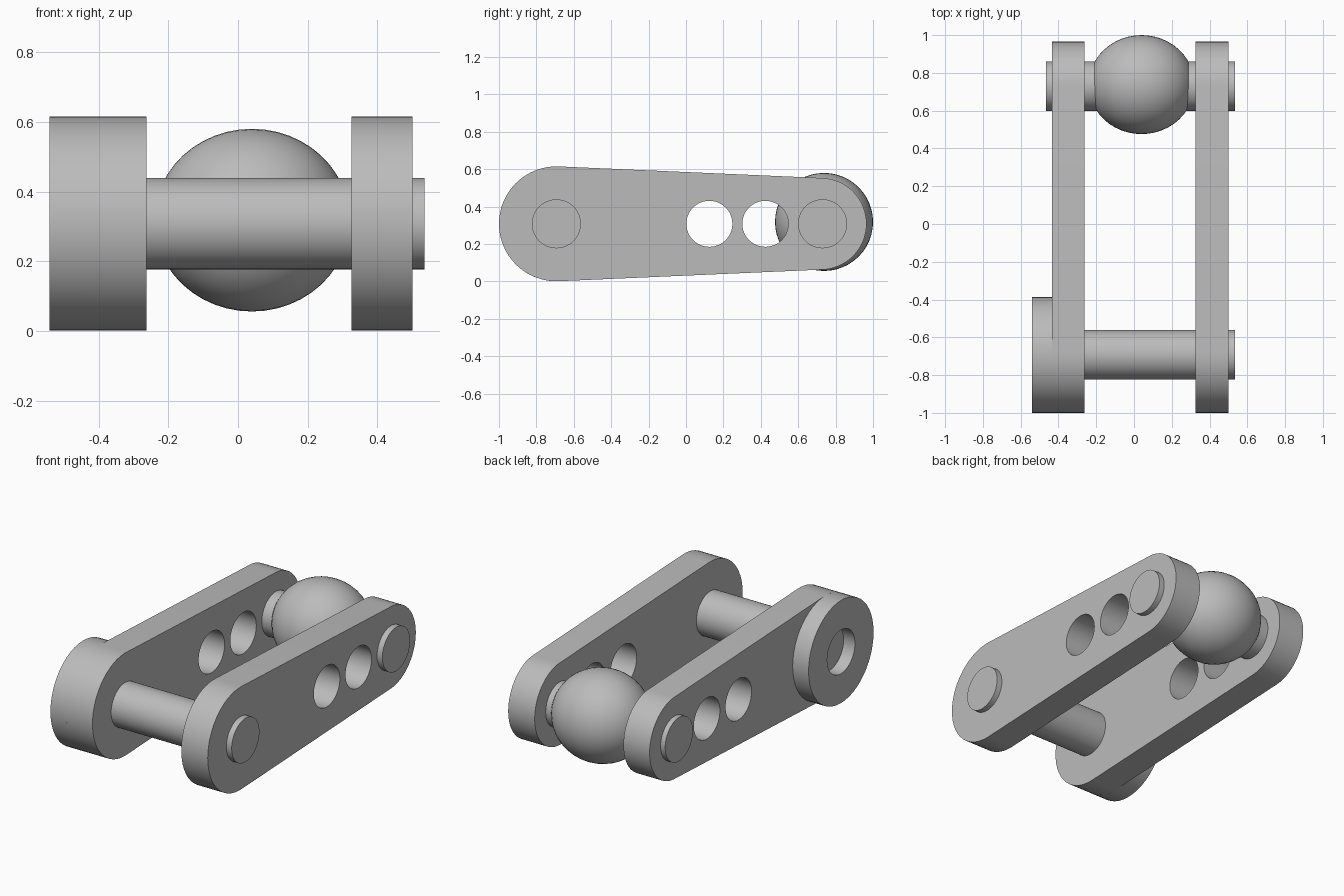
import bpy
import bmesh
from math import acos, cos, sin, pi, radians

cube = bpy.data.objects.get("Cube")
if cube:
    bpy.data.objects.remove(cube, do_unlink=True)

steel = bpy.data.materials.new("plain grey")
steel.use_nodes = True
grey = (0.5, 0.5, 0.5, 1)
steel.diffuse_color = grey
steel.node_tree.nodes["Principled BSDF"].inputs["Base Color"].default_value = grey

AXIS_Z = 0.308          # height of every pin and hole
FRONT_Y, BACK_Y = -0.693, 0.73
PIN_R = 0.131


def arc(y, r, start, end, steps):
    """Points of an arc in the side plane."""
    return [(y + r * cos(start + (end - start) * i / steps),
             AXIS_Z + r * sin(start + (end - start) * i / steps))
            for i in range(steps + 1)]


def circle(y, r):
    return arc(y, r, 0, 2 * pi, 48)[:-1]


def finish(obj, angle=30):
    obj.data.materials.clear()
    obj.data.materials.append(steel)
    bpy.ops.object.select_all(action='DESELECT')
    obj.select_set(True)
    bpy.context.view_layer.objects.active = obj
    bpy.ops.object.shade_smooth_by_angle(angle=radians(angle))


def plate(name, loops, x0, x1):
    """Extrude side outlines (inner loops become holes) from x0 to x1."""
    curve = bpy.data.curves.new(name, 'CURVE')
    curve.dimensions = '2D'
    curve.fill_mode = 'BOTH'
    curve.extrude = (x1 - x0) / 2
    for loop in loops:
        spline = curve.splines.new('POLY')
        spline.points.add(len(loop) - 1)
        for point, (y, z) in zip(spline.points, loop):
            point.co = (y, z, 0, 1)
        spline.use_cyclic_u = True
    obj = bpy.data.objects.new(name, curve)
    bpy.context.collection.objects.link(obj)
    obj.rotation_euler = (pi / 2, 0, pi / 2)
    obj.location.x = (x0 + x1) / 2
    bpy.ops.object.select_all(action='DESELECT')
    obj.select_set(True)
    bpy.context.view_layer.objects.active = obj
    bpy.ops.object.convert(target='MESH')
    obj = bpy.context.view_layer.objects.active
    # Weld the caps to the walls
    bm = bmesh.new()
    bm.from_mesh(obj.data)
    bmesh.ops.remove_doubles(bm, verts=bm.verts, dist=0.0001)
    bmesh.ops.recalc_face_normals(bm, faces=bm.faces)
    bm.to_mesh(obj.data)
    bm.free()
    finish(obj)
    return obj


# Tapered link arms with two lightening holes each
BIG_R, SMALL_R, SMALL_Y = 0.307, 0.245, 0.72
t = acos((BIG_R - SMALL_R) / (SMALL_Y - FRONT_Y))
outline = (arc(FRONT_Y, BIG_R, t, 2 * pi - t, 32)
           + arc(SMALL_Y, SMALL_R, -t, t, 32))
holes = [circle(0.125, 0.123), circle(0.424, 0.123)]
for name, x0, x1 in (("arm_near_boss", -0.435, -0.262), ("arm_plain", 0.325, 0.5)):
    plate(name, [outline] + holes, x0, x1)

# Ring boss around the front pin
plate("boss", [circle(FRONT_Y, BIG_R), circle(FRONT_Y, PIN_R)], -0.54, -0.434)

# Cross pins
for name, y in (("front_pin", FRONT_Y), ("back_pin", BACK_Y)):
    plate(name, [circle(y, PIN_R)], -0.465, 0.535)

# Slightly widened ball on the back pin
bpy.ops.mesh.primitive_uv_sphere_add(segments=48, ring_count=24, radius=0.262,
                                     location=(0.04, 0.738, 0.318),
                                     rotation=(0, pi / 2, 0))
ball = bpy.context.object
ball.name = "ball"
ball.scale.z = 1.07
finish(ball)
